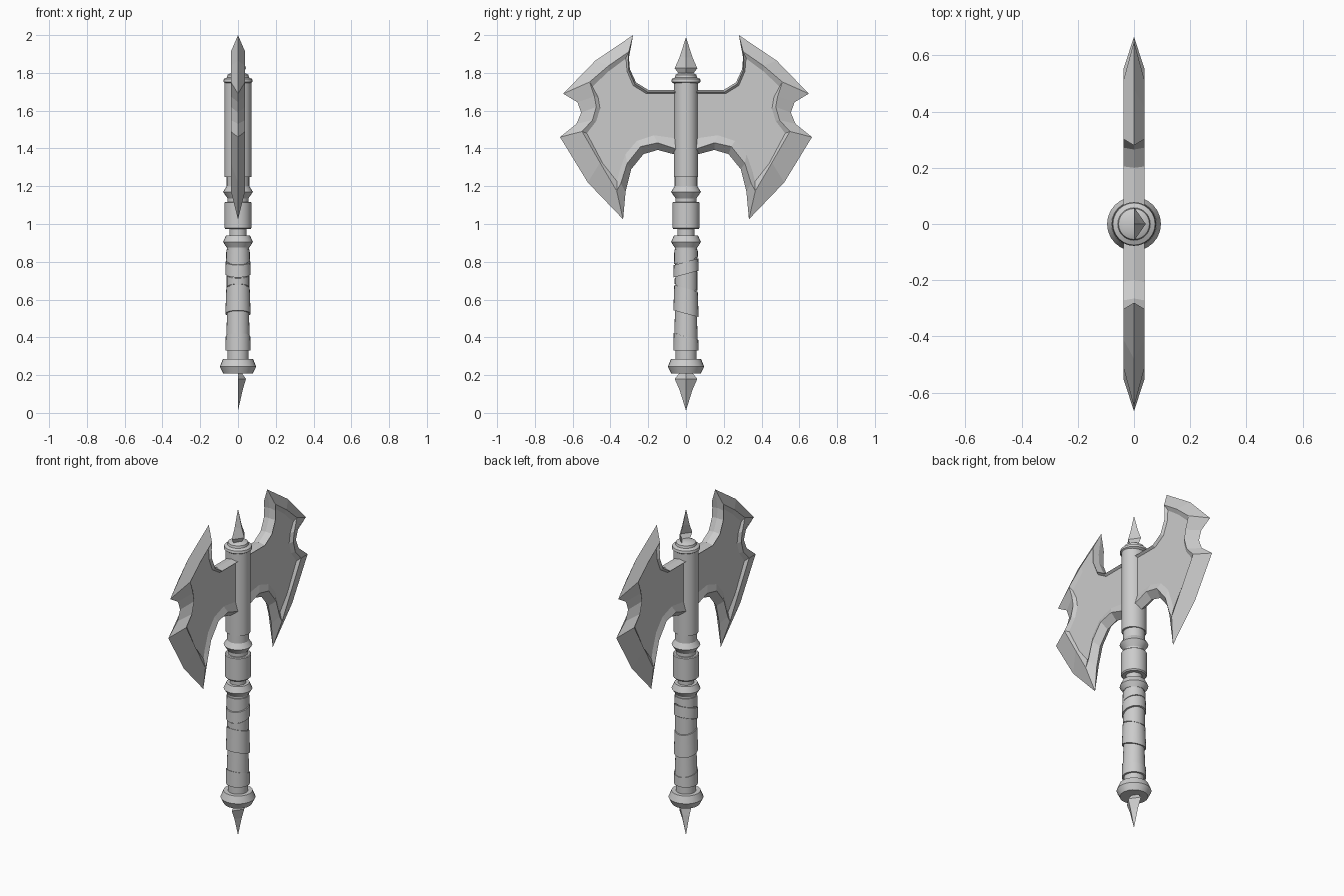
import bpy, bmesh, math

if "Cube" in bpy.data.objects:
    bpy.data.objects.remove(bpy.data.objects["Cube"])

SEG = 24


def finish(name, bm, smooth=False):
    bmesh.ops.remove_doubles(bm, verts=bm.verts, dist=1e-5)
    bmesh.ops.recalc_face_normals(bm, faces=bm.faces)
    me = bpy.data.meshes.new(name)
    bm.to_mesh(me)
    bm.free()
    ob = bpy.data.objects.new(name, me)
    bpy.context.collection.objects.link(ob)
    if smooth:
        bpy.context.view_layer.objects.active = ob
        ob.select_set(True)
        bpy.ops.object.shade_smooth_by_angle(angle=math.radians(28))
        ob.select_set(False)
    return ob


def turned(name, profile, sy=1.0):
    """Stack of rings (radius, z, tilt along y) closed by caps."""
    bm = bmesh.new()
    rings = []
    for r, z, *tilt in profile:
        t = tilt[0] if tilt else 0
        angles = [2 * math.pi * i / SEG for i in range(SEG)]
        rings.append([bm.verts.new((r * math.cos(a), sy * r * math.sin(a),
                                    z + t * math.sin(a))) for a in angles])
    for a, b in zip(rings, rings[1:]):
        for i in range(SEG):
            j = (i + 1) % SEG
            bm.faces.new((a[i], a[j], b[j], b[i]))
    bm.faces.new(rings[0][::-1])
    bm.faces.new(rings[-1])
    return finish(name, bm, True)


# Shaft parts, bottom to top
turned("pommel", [(.078, .208), (.096, .245), (.08, .285)])
turned("grip_core", [(.056, .27), (.056, .60), (.058, .89)])
turned("grip_collar", [(.06, .875), (.079, .905), (.063, .94)])
turned("lower_neck", [(.045, .92), (.045, .99)])
turned("middle_sleeve", [(.066, .973), (.072, .98), (.072, 1.113), (.067, 1.117)])
turned("upper_collar", [(.055, 1.11), (.055, 1.135), (.079, 1.17), (.06, 1.2)])
turned("upper_neck", [(.06, 1.19), (.06, 1.26)])
turned("head_sleeve", [(.071, 1.25), (.071, 1.75)], sy=.91)
turned("head_cap", [(.066, 1.745), (.078, 1.753), (.075, 1.768),
                    (.058, 1.776), (.055, 1.79), (.035, 1.80)])

# Leather wrap: tilted bands (z bottom, z top, bottom radius, top radius, tilts)
for i, (z0, z1, r0, r1, t0, t1) in enumerate([
        (.33, .405, .067, .065, 0, -.018),
        (.405, .525, .062, .058, -.018, -.018),
        (.525, .66, .067, .062, -.018, -.018),
        (.665, .73, .060, .060, -.018, .018),
        (.735, .80, .067, .065, .018, .018),
        (.805, .865, .063, .062, .018, 0)]):
    turned(f"grip_wrap_{i + 1}", [(r0, z0, t0), (r1, z1, t1)])


# Half spikes, open at the back
def spike(name, base_z, wide_z, tip_z, base_w):
    bm = bmesh.new()
    mid_z = wide_z + (tip_z - wide_z) * .35
    rings = [[bm.verts.new(p) for p in ((0, -w, z), (d, 0, z), (0, w, z))]
             for w, d, z in ((base_w, base_w * .6, base_z), (.06, .042, wide_z),
                             (.034, .025, mid_z))]
    tip = bm.verts.new((0, 0, tip_z))
    for a, b in zip(rings, rings[1:]):
        for i in range(2):
            bm.faces.new((a[i], a[i + 1], b[i + 1], b[i]))
    for i in range(2):
        bm.faces.new((rings[-1][i], rings[-1][i + 1], tip))
    finish(name, bm)


spike("bottom_spike", .21, .18, .012, .035)
spike("top_spike", 1.79, 1.825, 1.99, .034)

# Blade contour: sharp edge y,z / raised rim y,z / recessed panel y,z
BLADE = [
    (.03, 1.71, .03, 1.70, .03, 1.69),
    (.20, 1.71, .205, 1.70, .21, 1.69),
    (.265, 1.75, .272, 1.742, .28, 1.733),
    (.297, 1.82, .304, 1.815, .313, 1.81),
    (.302, 1.88, .306, 1.87, .315, 1.855),
    (.28, 2.0, .303, 1.912, .32, 1.875),
    (.48, 1.865, .41, 1.838, .41, 1.808),
    (.65, 1.69, .51, 1.752, .495, 1.728),
    (.575, 1.645, .485, 1.675, .465, 1.67),
    (.555, 1.59, .475, 1.62, .455, 1.61),
    (.58, 1.53, .495, 1.55, .475, 1.545),
    (.667, 1.46, .55, 1.49, .525, 1.48),
    (.52, 1.22, .455, 1.325, .44, 1.32),
    (.333, 1.025, .367, 1.175, .365, 1.225),
    (.32, 1.17, .345, 1.215, .352, 1.28),
    (.29, 1.29, .312, 1.32, .32, 1.37),
    (.225, 1.37, .24, 1.41, .26, 1.44),
    (.15, 1.392, .15, 1.43, .17, 1.47),
    (.03, 1.36, .03, 1.39, .03, 1.45),
]


def blade(name, side):
    bm = bmesh.new()
    for s in (1, -1):
        loops = [[bm.verts.new((s * x, side * p[k], p[k + 1])) for p in BLADE]
                 for k, x in ((0, 0), (2, .038), (4, .024))]
        n = len(BLADE)
        for a, b in zip(loops, loops[1:]):
            for i in range(n):
                j = (i + 1) % n
                bm.faces.new((a[i], a[j], b[j], b[i]))
        bm.faces.new(loops[2])
    finish(name, bm)


blade("right_blade", 1)
blade("left_blade", -1)
